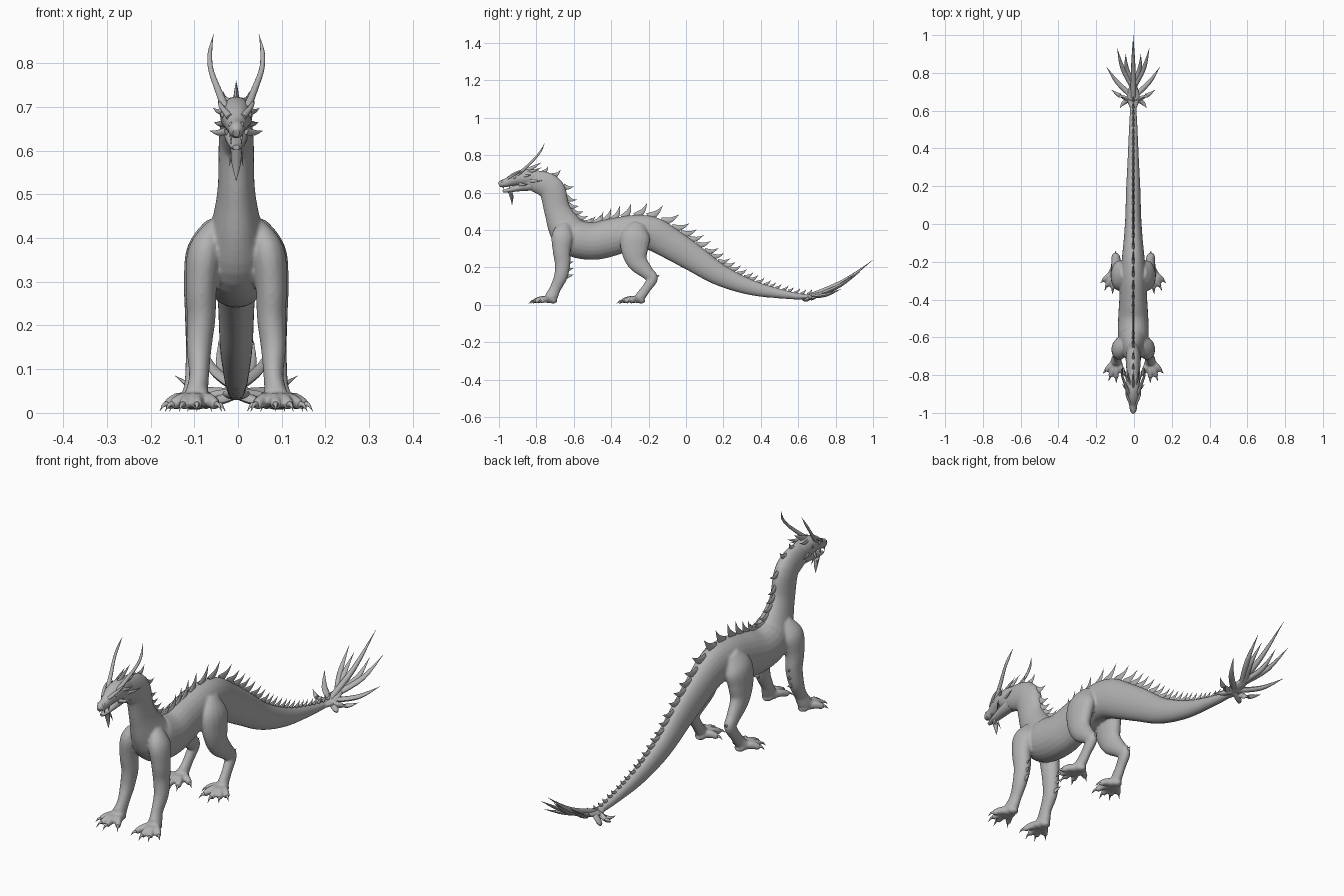
import bpy, bmesh, math
from mathutils import Vector

cube = bpy.data.objects.get("Cube")
if cube:
    bpy.data.objects.remove(cube)

grey = bpy.data.materials.new("stone grey")
grey.use_nodes = True
colour = (.45, .45, .45, 1)
grey.diffuse_color = colour
grey.node_tree.nodes["Principled BSDF"].inputs["Base Color"].default_value = colour


def catmull_rom(before, start, end, after, t):
    """Point on a smooth curve between start and end."""
    slope_in, slope_out = (end - before) / 2, (after - start) / 2
    rise = end - start
    return (start + slope_in * t + (3 * rise - 2 * slope_in - slope_out) * t ** 2
            + (slope_in + slope_out - 2 * rise) * t ** 3)


def resample(stations, steps):
    """Smooth curve through (x, y, z, width, depth) stations."""
    out = []
    padded = [stations[0], *stations, stations[-1]]
    for group in zip(padded, padded[1:], padded[2:], padded[3:]):
        for k in range(steps):
            out.append([catmull_rom(*values, k / steps) for values in zip(*group)])
    out.append(list(stations[-1]))
    return out


def frames(stations):
    """Centre, tangent, side and up vectors plus radii at every station."""
    points = [Vector(station[:3]) for station in stations]
    last = len(points) - 1
    for i, (*_, width, depth) in enumerate(stations):
        tangent = (points[min(i + 1, last)] - points[max(i - 1, 0)]).normalized()
        reference = Vector((1, 0, 0)) if abs(tangent.x) < .9 else Vector((0, 0, 1))
        side = (reference - tangent * reference.dot(tangent)).normalized()
        yield points[i], tangent, side, side.cross(tangent), max(width, .0006), max(depth, .0006)


def tube(bm, stations, sides=16, steps=5, mirror=False):
    """Loft oval rings along the stations, on one or both sides."""
    for sign in (1, -1) if mirror else (1,):
        rings = []
        for centre, tangent, side, up, width, depth in frames(resample(stations, steps)):
            ring = []
            for k in range(sides):
                angle = math.tau * k / sides
                point = centre + side * width * math.cos(angle) + up * depth * math.sin(angle)
                ring.append(bm.verts.new((point.x * sign, point.y, point.z)))
            rings.append(ring)
        for lower, upper in zip(rings, rings[1:]):
            for k in range(sides):
                n = (k + 1) % sides
                bm.faces.new((lower[k], lower[n], upper[n], upper[k]))
        bm.faces.new(rings[0])
        bm.faces.new(rings[-1])


def spike(bm, base, tip, width, depth, bend=(0, 0, 0), mirror=False, middle=.6):
    """Curved pointed cone; middle is its thickness halfway along."""
    base, tip = Vector(base), Vector(tip)
    mid = base.lerp(tip, .5) + Vector(bend)
    stations = [(*base, width, depth), (*mid, width * middle, depth * middle), (*tip, 0, 0)]
    tube(bm, stations, sides=8, steps=4, mirror=mirror)


def finish(name, bm, remesh=False):
    """Turn the bmesh into a smooth shaded object."""
    bmesh.ops.recalc_face_normals(bm, faces=bm.faces[:])
    mesh = bpy.data.meshes.new(name)
    bm.to_mesh(mesh)
    bm.free()
    obj = bpy.data.objects.new(name, mesh)
    obj.location.x = -.004
    bpy.context.collection.objects.link(obj)
    mesh.materials.append(grey)
    bpy.ops.object.select_all(action="DESELECT")
    obj.select_set(True)
    bpy.context.view_layer.objects.active = obj
    if remesh:
        fuse = obj.modifiers.new("fuse", "REMESH")
        fuse.mode = "VOXEL"
        fuse.voxel_size = .005
        fuse.use_smooth_shade = True
        soften = obj.modifiers.new("soften", "SMOOTH")
        soften.factor = .5
        soften.iterations = 8
    else:
        bpy.ops.object.shade_smooth_by_angle(angle=math.radians(50))


# Neck, torso and tail: (y, z, half width, half depth)
profile = [(-.87, .67, .03, .04), (-.8, .66, .035, .06), (-.72, .62, .04, .07),
           (-.69, .51, .043, .07), (-.65, .42, .06, .09), (-.6, .36, .08, .1),
           (-.5, .34, .08, .1), (-.4, .36, .074, .1), (-.28, .39, .068, .09),
           (-.18, .38, .06, .09), (-.08, .325, .05, .083), (.04, .25, .042, .073),
           (.18, .16, .038, .058), (.34, .095, .03, .042), (.5, .06, .023, .026),
           (.64, .043, .016, .014), (.74, .06, .01, .01)]
spine = [(0, *station) for station in profile]
body = bmesh.new()
tube(body, spine, sides=24)

# Legs, fused into the body
front_leg = [(.045, -.645, .43, .02, .03), (.07, -.66, .37, .04, .058),
             (.08, -.665, .29, .036, .048), (.08, -.66, .22, .033, .042),
             (.085, -.67, .15, .029, .036), (.085, -.7, .085, .023, .03),
             (.09, -.72, .045, .027, .034), (.09, -.745, .023, .036, .02)]
hind_leg = [(.045, -.255, .43, .025, .04), (.07, -.27, .37, .043, .078),
            (.08, -.275, .3, .04, .074), (.085, -.26, .23, .033, .056),
            (.09, -.205, .17, .026, .036), (.093, -.18, .14, .023, .03),
            (.097, -.21, .09, .02, .025), (.1, -.24, .05, .022, .027),
            (.105, -.265, .024, .032, .02)]
for leg in (front_leg, hind_leg):
    tube(body, leg, mirror=True)

# Heel pads, toes and claws
claws = bmesh.new()
for heel, spread in (((.09, -.72, .026), (45, 20, 0, -30)),
                     ((.1, -.25, .026), (50, 27, 5, -22, -60))):
    heel = Vector(heel)
    spike(body, heel, heel + Vector((0, .035, -.01)), .026, .018, mirror=True, middle=.9)
    for angle in map(math.radians, spread):
        reach = .122 * math.sqrt(math.cos(angle))
        tip = heel + Vector((math.sin(angle) * reach, -math.cos(angle) * reach, -.022))
        knuckle = heel.lerp(tip, .45) + Vector((0, 0, .013))
        end = heel.lerp(tip, .78) + Vector((0, 0, .009))
        tube(body, [(*heel, .019, .017), (*knuckle, .016, .018), (*end, .012, .013)],
             sides=10, mirror=True)
        spike(claws, heel.lerp(end, .92), tip, .008, .008, (0, 0, .008), mirror=True)
finish("body_and_legs", body, remesh=True)
finish("claws", claws)

# Elbow and hock spurs
spurs = bmesh.new()
for z in (.15, .185, .22):
    spike(spurs, (.082, -.64, z), (.088, -.6, z + .012), .007, .011, mirror=True)
spike(spurs, (.092, -.175, .142), (.094, -.14, .16), .01, .014, mirror=True)
finish("elbow_and_hock_spurs", spurs)


# Row of back spines, tallest over the hips
def spine_size(y):
    hips = .095 - .09 * abs(y + .2)
    neck = .078 - .25 * abs(y + .67)
    return max(hips, neck, .035)


ridge = bmesh.new()
travelled, next_at, previous = 0, .09, None
for centre, tangent, side, up, width, depth in frames(resample(spine, 20)):
    travelled += (centre - previous).length if previous else 0
    previous = centre
    if travelled >= next_at and centre.y < .66:
        outward = up if up.dot(Vector((0, -tangent.z, tangent.y))) > 0 else -up
        size = spine_size(centre.y)
        lean = .3 if centre.y < -.6 else .7
        root = centre + outward * depth * .88
        tip = root + (outward * .8 + tangent * lean) * size
        bend = (tangent - outward * .5) * size * .09
        spike(ridge, root, tip, .007, size * .27, bend, middle=.5)
        next_at += .022 + size * .36
finish("back_spines", ridge)

# Tail fan of long blades
fan = bmesh.new()
spike(fan, (0, .66, .045), (0, 1, .24), .014, .014, (0, .01, -.018), middle=.8)
for root_y, tip in ((.72, (.085, .93, .175)), (.74, (.04, .9, .165)), (.67, (.14, .83, .085)),
                    (.65, (.115, .71, .05)), (.67, (.07, .615, .03))):
    root = (0, root_y, .045 + max(0, root_y - .68) * .3)
    spike(fan, root, tip, .014, .011, (.014, 0, -.012), mirror=True, middle=.85)
tube(fan, [(0, .6, .045, .012, .012), (0, .67, .045, .034, .013), (0, .75, .07, .014, .01)])
finish("tail_fan", fan)

# Head: skull and lower jaw
skull = bmesh.new()
tube(skull, [(0, -.79, .675, .03, .04), (0, -.86, .68, .037, .044), (0, -.91, .673, .033, .036),
             (0, -.955, .655, .022, .024), (0, -.987, .646, .017, .019), (0, -1, .64, .008, .01)])
finish("skull", skull)
jaw = bmesh.new()
tube(jaw, [(0, -.83, .64, .028, .03), (0, -.89, .627, .025, .02), (0, -.95, .612, .016, .011),
           (0, -.98, .607, .008, .006)])
finish("lower_jaw", jaw)

# Brows, eyes, nostrils and teeth
face = bmesh.new()
spike(face, (.014, -.95, .676), (.04, -.86, .72), .009, .008, (.008, 0, .004), mirror=True)
for x, y, z, radius in ((.027, -.915, .682, .009), (.011, -.982, .658, .007)):
    for sign in (1, -1):
        ball = bmesh.ops.create_uvsphere(face, u_segments=12, v_segments=8, radius=radius)
        bmesh.ops.translate(face, verts=ball["verts"], vec=(x * sign, y, z))
for y in (-.975, -.945):
    spike(face, (.012, y, .64), (.012, y, .615), .004, .004, mirror=True)
finish("brows_eyes_and_teeth", face)

# Horns
horns = bmesh.new()
tube(horns, [(.024, -.9, .695, .01, .01), (.04, -.855, .735, .008, .008),
             (.058, -.805, .785, .006, .006), (.06, -.775, .825, .005, .005),
             (.052, -.755, .865, 0, 0)], sides=10, mirror=True)
finish("horns", horns)

# Cheek frills, crest and beard
frills = bmesh.new()
for root, tip in (((.022, -.88, .69), (.053, -.825, .697)), ((.022, -.89, .645), (.06, -.845, .645)),
                  ((.022, -.85, .665), (.05, -.765, .665)), ((.015, -.85, .71), (.03, -.77, .735))):
    spike(frills, root, tip, .007, .01, (.003, 0, -.004), mirror=True)
spike(frills, (0, -.86, .71), (0, -.775, .76), .008, .016)
finish("cheek_frills_and_crest", frills)
beard = bmesh.new()
spike(beard, (0, -.945, .61), (0, -.93, .53), .013, .009, (0, .005, 0), middle=.8)
spike(beard, (.006, -.935, .61), (.016, -.92, .565), .006, .006, mirror=True)
finish("beard", beard)
